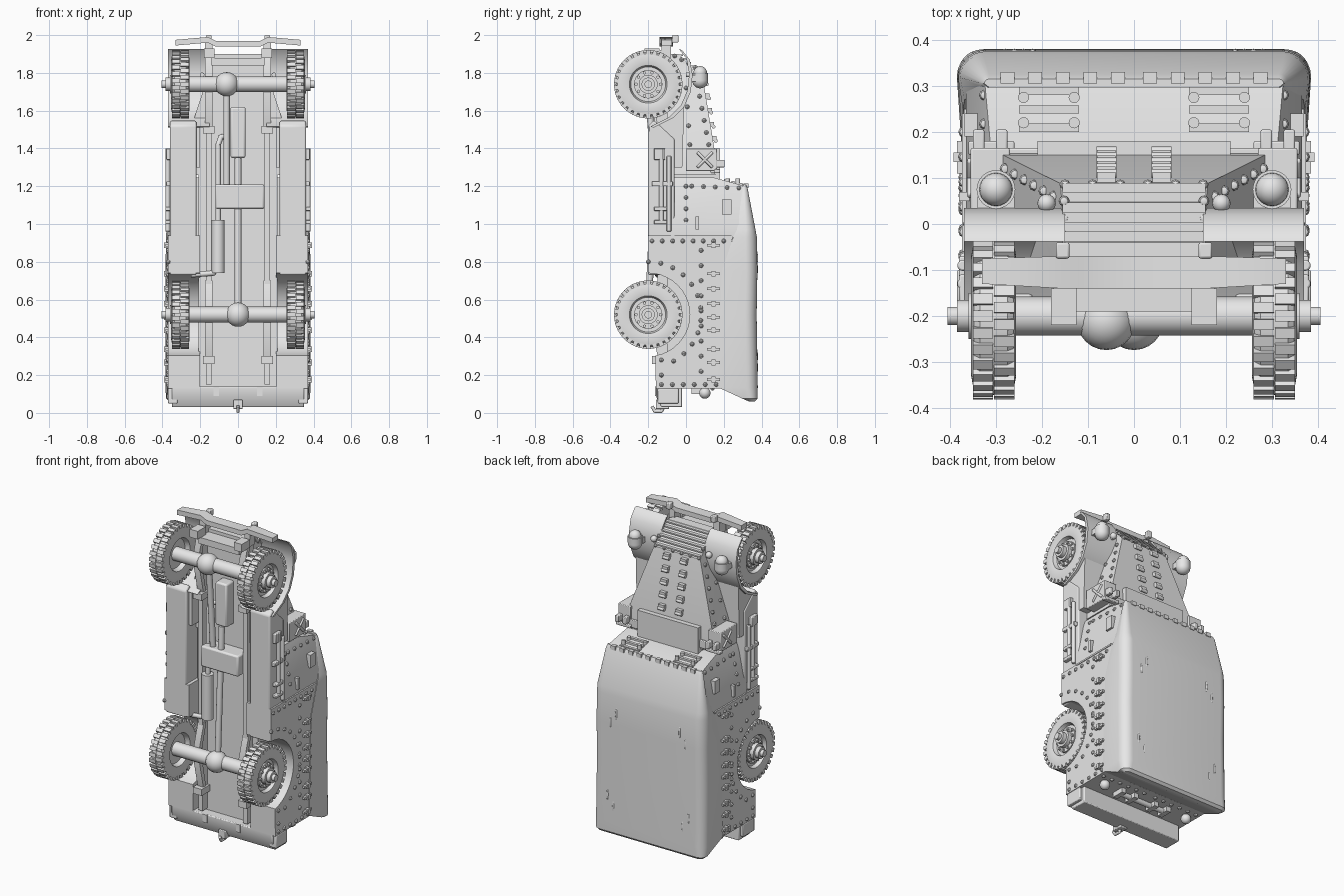
import bpy, bmesh
from math import pi, sin, cos, radians
from mathutils import Vector, Matrix

if "Cube" in bpy.data.objects:
    bpy.data.objects.remove(bpy.data.objects["Cube"])

grey = bpy.data.materials.new("plain_grey")
grey.use_nodes = True
grey.diffuse_color = (0.8, 0.8, 0.8, 1)
grey.node_tree.nodes["Principled BSDF"].inputs["Base Color"].default_value = grey.diffuse_color


def finish(name, bm, mirror=False, bevel=0):
    """Turn a bmesh into an object with smooth shading below a sharp angle."""
    bmesh.ops.recalc_face_normals(bm, faces=bm.faces[:])
    for face in bm.faces:
        face.smooth = True
    for edge in bm.edges:
        edge.smooth = edge.calc_face_angle(pi) < radians(35)
    mesh = bpy.data.meshes.new(name)
    bm.to_mesh(mesh)
    bm.free()
    mesh.materials.append(grey)
    part = bpy.data.objects.new(name, mesh)
    bpy.context.collection.objects.link(part)
    if bevel:
        modifier = part.modifiers.new("bevel", "BEVEL")
        modifier.width, modifier.segments = bevel, 2
    if mirror:
        part.modifiers.new("mirror", "MIRROR").use_mirror_merge = False
    return part


def add_box(bm, x, y, z):
    spans = (x, y, z)
    centre = Matrix.Translation([sum(s) / 2 for s in spans])
    size = Matrix.Diagonal([abs(s[1] - s[0]) for s in spans] + [1])
    bmesh.ops.create_cube(bm, size=1, matrix=centre @ size)


def add_rod(bm, start, end, radius, tip=None, sides=16):
    start, end = Vector(start), Vector(end)
    along = end - start
    turn = along.to_track_quat("Z", "Y").to_matrix().to_4x4()
    bmesh.ops.create_cone(bm, cap_ends=True, segments=sides, radius1=radius,
                          radius2=radius if tip is None else tip, depth=along.length,
                          matrix=Matrix.Translation((start + end) / 2) @ turn)


def add_ball(bm, centre, radius, stretch=(1, 1, 1), sides=16):
    bmesh.ops.create_uvsphere(bm, u_segments=sides, v_segments=sides // 2, radius=radius,
                              matrix=Matrix.Translation(centre) @ Matrix.Diagonal((*stretch, 1)))


def box(name, x, y, z, mirror=False, bevel=0):
    bm = bmesh.new()
    add_box(bm, x, y, z)
    finish(name, bm, mirror, bevel)


def pipe(name, points, radius, mirror=False, sides=12):
    bm = bmesh.new()
    for start, end in zip(points, points[1:]):
        add_rod(bm, start, end, radius, sides=sides)
    for joint in points[1:-1]:
        add_ball(bm, joint, radius, sides=sides)
    finish(name, bm, mirror)


def loft(name, rings, mirror=False, bevel=0):
    bm = bmesh.new()
    rows = [[bm.verts.new(point) for point in ring] for ring in rings]
    for low, high in zip(rows, rows[1:]):
        for i in range(len(low)):
            j = (i + 1) % len(low)
            bm.faces.new((low[i], low[j], high[j], high[i]))
    bm.faces.new(rows[0])
    bm.faces.new(rows[-1])
    finish(name, bm, mirror, bevel)


def prism(name, profile, x, mirror=False, bevel=0):
    loft(name, [[(side, y, z) for y, z in profile] for side in x], mirror, bevel)


def taper(name, sections, bevel=0):
    loft(name, [[(-w, low, z), (w, low, z), (w, high, z), (-w, high, z)]
                for z, w, low, high in sections], bevel=bevel)


def line(start, end, count):
    start, end = Vector(start), Vector(end)
    return [start.lerp(end, i / (count - 1)) for i in range(count)]


def rivets(name, points, radius=0.012, mirror=True):
    bm = bmesh.new()
    for point in points:
        add_ball(bm, point, radius, sides=8)
    finish(name, bm, mirror)


# Hull: side walls with a round wheel arch, a centre body and a tapered cab
def arch(radius, start, count):
    angles = [start + (pi - start) * i / (count - 1) for i in range(count)]
    return [(-0.2 + radius * sin(a), 0.52 - radius * cos(a)) for a in angles]

prism("hull_side", [(0.2, 0.13), (-0.16, 0.13)] + arch(0.22, 0.18, 20)
      + [(-0.2, 0.94), (0.25, 0.94), (0.2, 0.75)], (0.2, 0.37), True)
box("centre_body", (-0.21, 0.21), (-0.1, 0.18), (0.13, 1.4))
box("cab_roof_support", (-0.35, 0.35), (0.1, 0.25), (0.15, 0.95))
taper("cab", [(0.93, 0.365, -0.08, 0.3), (1.0, 0.365, -0.08, 0.31),
              (1.2, 0.325, -0.08, 0.315), (1.245, 0.31, -0.08, 0.15)])
prism("side_tank", [(-0.2, 0.73), (-0.2, 1.52), (-0.17, 1.55), (-0.06, 1.45), (-0.06, 0.73)],
      (0.22, 0.36), True, 0.008)

# Hood with sloping slats, cowl and front plate
taper("hood", [(1.26, 0.3, -0.1, 0.155), (1.4, 0.285, -0.1, 0.15),
               (1.78, 0.16, -0.1, 0.088), (1.9, 0.15, -0.1, -0.04)])
for i in range(6):
    z = 1.79 + i * 0.02
    y = 0.088 - (z - 1.78) * 1.06
    box("radiator_slat", (-0.155, 0.155), (y - 0.03, y + 0.012), (z, z + 0.008))
box("cowl_bar", (-0.3, 0.3), (0.13, 0.165), (1.27, 1.32), bevel=0.004)
box("cowl_slot_frame", (0.05, 0.2), (0.16, 0.172), (1.285, 1.305), True)
hood_clamps = bmesh.new()
for point in line((0.06, 0.146, 1.44), (0.06, 0.098, 1.74), 5):
    add_box(hood_clamps, (0.04, 0.08), (point.y - 0.02, point.y + 0.015), (point.z, point.z + 0.025))
    add_rod(hood_clamps, point + Vector((-0.022, 0.012, 0)), point + Vector((0.022, 0.012, 0)), 0.01)
finish("hood_clamps", hood_clamps, True)
box("hood_seam", (0.058, 0.062), (0.08, 0.094), (1.72, 1.76), True)

# Front fenders, as a bent sheet
outer = [(-0.02, 1.92), (0.02, 1.87), (0.035, 1.79), (0.025, 1.7), (-0.01, 1.62),
         (-0.07, 1.56), (-0.17, 1.51)]
inner = [(y - 0.018, z + 0.006) for y, z in reversed(outer)]
prism("front_fender", outer + inner, (0.15, 0.37), True)
prism("fender_rear_filler", [(-0.17, 1.51), (-0.07, 1.56), (-0.01, 1.62), (-0.02, 1.3), (-0.17, 1.3)],
      (0.2, 0.355), True)

# Headlights and side lights
lamps = bmesh.new()
add_rod(lamps, (0.3, 0.075, 1.76), (0.3, 0.075, 1.8), 0.042, sides=24)
add_ball(lamps, (0.3, 0.075, 1.8), 0.036, sides=24)
add_ball(lamps, (0.3, 0.075, 1.76), 0.042, sides=24)
add_box(lamps, (0.26, 0.34), (0.02, 0.06), (1.755, 1.79))
add_ball(lamps, (0.19, 0.045, 1.8), 0.02)
add_rod(lamps, (0.19, 0.0, 1.79), (0.19, 0.04, 1.79), 0.012)
finish("headlights", lamps, True)

# Can racks beside the cowl, each with a cross rib
cans = bmesh.new()
add_box(cans, (0.27, 0.355), (0.0, 0.165), (1.28, 1.4))
for x in (0.275, 0.325):
    add_box(cans, (x, x + 0.025), (0.15, 0.205), (1.3, 1.34))
add_box(cans, (0.26, 0.36), (0.15, 0.18), (1.27, 1.29))
for a, b in ((0.06, 0.14), (0.14, 0.06)):
    add_rod(cans, (0.355, a, 1.3), (0.355, b, 1.38), 0.009, sides=6)
finish("can_rack", cans, True, 0.004)

# Canvas roof with rounded shoulders
def canvas_ring(z, w, low, high, r):
    corner = [(w - r + r * cos(a), high - r + r * sin(a)) for a in [pi / 2 * i / 7 for i in range(8)]]
    half = [(w - 0.01, low)] + corner
    return [(x, y, z) for x, y in half] + [(-x, y, z) for x, y in reversed(half)]

loft("canvas_roof", [canvas_ring(*ring) for ring in (
    (0.06, 0.36, 0.335, 0.365, 0.025), (0.075, 0.38, 0.3, 0.378, 0.045),
    (0.135, 0.385, 0.17, 0.38, 0.06), (0.52, 0.383, 0.18, 0.374, 0.06),
    (0.75, 0.383, 0.19, 0.378, 0.06), (0.93, 0.382, 0.25, 0.375, 0.06),
    (0.97, 0.378, 0.27, 0.368, 0.05), (1.19, 0.335, 0.295, 0.326, 0.02),
    (1.21, 0.325, 0.297, 0.315, 0.01))])
folds = bmesh.new()
for x, z in ((0.24, 0.24), (0.28, 0.3), (0.22, 0.82), (0.26, 0.76)):
    add_ball(folds, (x, 0.374, z), 0.05, (0.15, 0.14, 0.8))
finish("canvas_folds", folds, True)

# Windscreen hatches on the sloping cab front
hatch = bmesh.new()
for y in (0.2, 0.24, 0.28):
    z = 1.245 - (y - 0.15) * 0.27
    add_box(hatch, (0.12, 0.25), (y, y + 0.018), (z - 0.02, z + 0.006))
for x in (0.13, 0.24):
    for y in (0.22, 0.275):
        add_rod(hatch, (x, y, 1.2), (x, y, 1.242), 0.012)
finish("windscreen_hatch", hatch, True)
edge_clips = bmesh.new()
for i in range(5):
    add_box(edge_clips, (0.02 + i * 0.06, 0.05 + i * 0.06), (0.305, 0.33), (1.19, 1.215))
finish("windscreen_clips", edge_clips, True)

# Side fittings: strap clips, door handle, hatch, seam and stowed tools
fittings = bmesh.new()
for z in (0.17, 0.26, 0.33, 0.43, 0.5, 0.57, 0.65, 0.73, 0.88):
    add_box(fittings, (0.36, 0.385), (0.11, 0.18), (z, z + 0.014))
    add_box(fittings, (0.36, 0.392), (0.135, 0.155), (z - 0.008, z + 0.022))
add_box(fittings, (0.34, 0.368), (0.19, 0.24), (1.05, 1.13))
add_box(fittings, (0.35, 0.38), (0.05, 0.07), (0.97, 1.04))
add_box(fittings, (0.36, 0.374), (-0.06, 0.24), (0.932, 0.942))
finish("side_fittings", fittings, True)
tools = bmesh.new()
for y, low, high in ((-0.13, 1.0, 1.4), (-0.09, 0.96, 1.36)):
    add_rod(tools, (0.372, y, low), (0.372, y, high), 0.012)
add_box(tools, (0.355, 0.385), (-0.17, -0.1), (1.0, 1.02))
add_box(tools, (0.355, 0.385), (-0.17, -0.1), (1.07, 1.09))
add_box(tools, (0.355, 0.38), (-0.18, -0.07), (1.2, 1.225))
add_box(tools, (0.355, 0.38), (-0.17, -0.11), (1.34, 1.4))
finish("stowed_tools", tools, True, 0.004)

# Rivets along the plate edges
side = 0.37
rivets("hull_rivets", [(side, y, z) for y, z in arch(0.28, 0.5, 12)]
       + line((side, -0.13, 0.15), (side, 0.16, 0.15), 6) + line((side, -0.13, 0.2), (side, -0.13, 0.28), 2)
       + line((side, -0.18, 0.91), (side, 0.2, 0.91), 8) + line((side, 0.08, 0.22), (side, 0.08, 0.86), 9)
       + line((0.36, 0.0, 1.02), (0.325, 0.0, 1.2), 4) + line((0.325, 0.03, 1.2), (0.325, 0.28, 1.19), 5))
rivets("hood_rivets", line((0.03, 0.085, 1.785), (0.15, 0.085, 1.785), 3)
       + line((0.152, 0.05, 1.83), (0.152, -0.06, 1.89), 4)
       + line((0.175, 0.06, 1.74), (0.28, 0.12, 1.42), 6) + line((0.18, -0.0, 1.72), (0.28, 0.02, 1.42), 4))


# Wheels: lathed tyre and rim, staggered tread blocks, hub and bolts
def wheel(name, z):
    bm = bmesh.new()
    profile = [(0.29, 0.0), (0.29, 0.09), (0.262, 0.1), (0.256, 0.13), (0.262, 0.162), (0.275, 0.172),
               (0.335, 0.172), (0.348, 0.162), (0.354, 0.13), (0.348, 0.1), (0.325, 0.092), (0.325, 0.0)]
    points = [bm.verts.new((x, 0, r)) for x, r in profile]
    edges = [bm.edges.new(pair) for pair in zip(points, points[1:])]
    bmesh.ops.spin(bm, geom=points + edges, axis=(1, 0, 0), cent=(0, 0, 0), angle=2 * pi, steps=48)
    bmesh.ops.remove_doubles(bm, verts=bm.verts[:], dist=0.0001)
    for i in range(60):
        block = bmesh.ops.create_cube(bm, size=1)["verts"]
        shift = Matrix.Translation((0.282 if i % 2 else 0.328, 0, 0.169))
        shape = shift @ Matrix.Diagonal((0.044, 0.023, 0.024, 1))
        bmesh.ops.transform(bm, verts=block, matrix=Matrix.Rotation(i * pi / 30, 4, "X") @ shape)
    for radius, reach in ((0.075, 0.335), (0.05, 0.36), (0.035, 0.385), (0.02, 0.405)):
        add_rod(bm, (0.3, 0, 0), (reach, 0, 0), radius, sides=24)
    for i in range(10):
        y, up = 0.064 * cos(i * pi / 5), 0.064 * sin(i * pi / 5)
        add_rod(bm, (0.32, y, up), (0.346, y, up), 0.009, sides=6)
    bmesh.ops.translate(bm, verts=bm.verts[:], vec=(0, -0.2, z))
    finish(name, bm, True)


# Axles, differentials and leaf springs
for name, z, middle in (("front", 1.74, -0.06), ("rear", 0.52, 0.0)):
    wheel(name + "_wheel", z)
    axle = bmesh.new()
    add_rod(axle, (-0.29, -0.2, z), (0.29, -0.2, z), 0.042)
    add_ball(axle, (middle, -0.21, z), 0.064, sides=24)
    finish(name + "_axle", axle)
    prism(name + "_leaf_spring", [(-0.12, z - 0.24), (-0.17, z), (-0.12, z + 0.18), (-0.145, z + 0.18),
                                  (-0.2, z), (-0.145, z - 0.24)], (0.135, 0.175), True)
    box(name + "_spring_shackle", (0.125, 0.185), (-0.18, -0.1), (z - 0.26, z - 0.22), True)

# Chassis rails, drive train and exhaust
box("chassis_rail", (0.14, 0.17), (-0.15, -0.09), (0.15, 1.92), True)
box("front_spring_hanger", (0.125, 0.18), (-0.22, -0.14), (1.88, 1.93), True)
box("front_crossmember", (-0.14, 0.14), (-0.19, -0.1), (1.84, 1.88))
box("transfer_case", (-0.12, 0.14), (-0.2, -0.08), (1.08, 1.21), bevel=0.01)
box("gearbox", (-0.04, 0.04), (-0.17, -0.08), (1.35, 1.62), bevel=0.01)
pipe("front_driveshaft", [(-0.06, -0.2, 1.7), (-0.06, -0.16, 1.2)], 0.018)
pipe("rear_driveshaft", [(0, -0.2, 0.54), (0, -0.16, 1.35)], 0.018)
pipe("exhaust_pipe", [(-0.05, -0.12, 1.47), (-0.09, -0.13, 1.46), (-0.105, -0.14, 1.42), (-0.105, -0.15, 0.78),
                      (-0.13, -0.15, 0.74), (-0.25, -0.15, 0.73)], 0.014)
pipe("muffler", [(-0.105, -0.15, 0.74), (-0.105, -0.15, 1.02)], 0.034, sides=20)

# Front bumper with swept ends and brackets
loft("front_bumper", [[(x, low, z - 0.03), (x, high, z - 0.03), (x, high, z), (x, low, z)] for x, low, high, z in (
    (-0.33, -0.13, -0.075, 1.975), (-0.16, -0.14, -0.07, 1.99), (-0.12, -0.14, -0.07, 1.97),
    (0.12, -0.14, -0.07, 1.97), (0.16, -0.14, -0.07, 1.99), (0.33, -0.13, -0.075, 1.975))])
box("bumper_bracket", (0.135, 0.175), (-0.13, -0.08), (1.88, 1.96), True)
box("bumper_tow_eye", (0.14, 0.17), (-0.075, -0.04), (1.96, 2.0), True, 0.005)

# Rear bumper, tow hook, tail lamps and tail tools
prism("rear_bumper", [(-0.16, 0.14), (-0.16, 0.09), (-0.13, 0.03), (-0.02, 0.03), (-0.02, 0.14)],
      (-0.35, 0.35), bevel=0.005)
box("rear_bumper_end", (0.32, 0.37), (-0.15, -0.04), (0.05, 0.13), True, 0.005)
box("rear_bumper_rib", (0.1, 0.13), (-0.165, -0.15), (0.09, 0.14), True)
box("tow_hook_base", (-0.025, 0.025), (-0.16, -0.09), (0.02, 0.07), bevel=0.004)
pipe("tow_hook", [(0, -0.12, 0.03), (0, -0.13, 0.009), (0, -0.165, 0.009), (0, -0.18, 0.035)], 0.009)
tail = bmesh.new()
add_ball(tail, (0.3, 0.1, 0.105), 0.03)
add_rod(tail, (0, 0.07, 0.115), (0.18, 0.07, 0.115), 0.016)
for x in (0.06, 0.15):
    add_box(tail, (x, x + 0.03), (0.03, 0.11), (0.1, 0.135))
finish("tail_fittings", tail, True)
rivets("tail_rivets", line((0.04, 0.14, 0.13), (0.34, 0.14, 0.13), 6))
